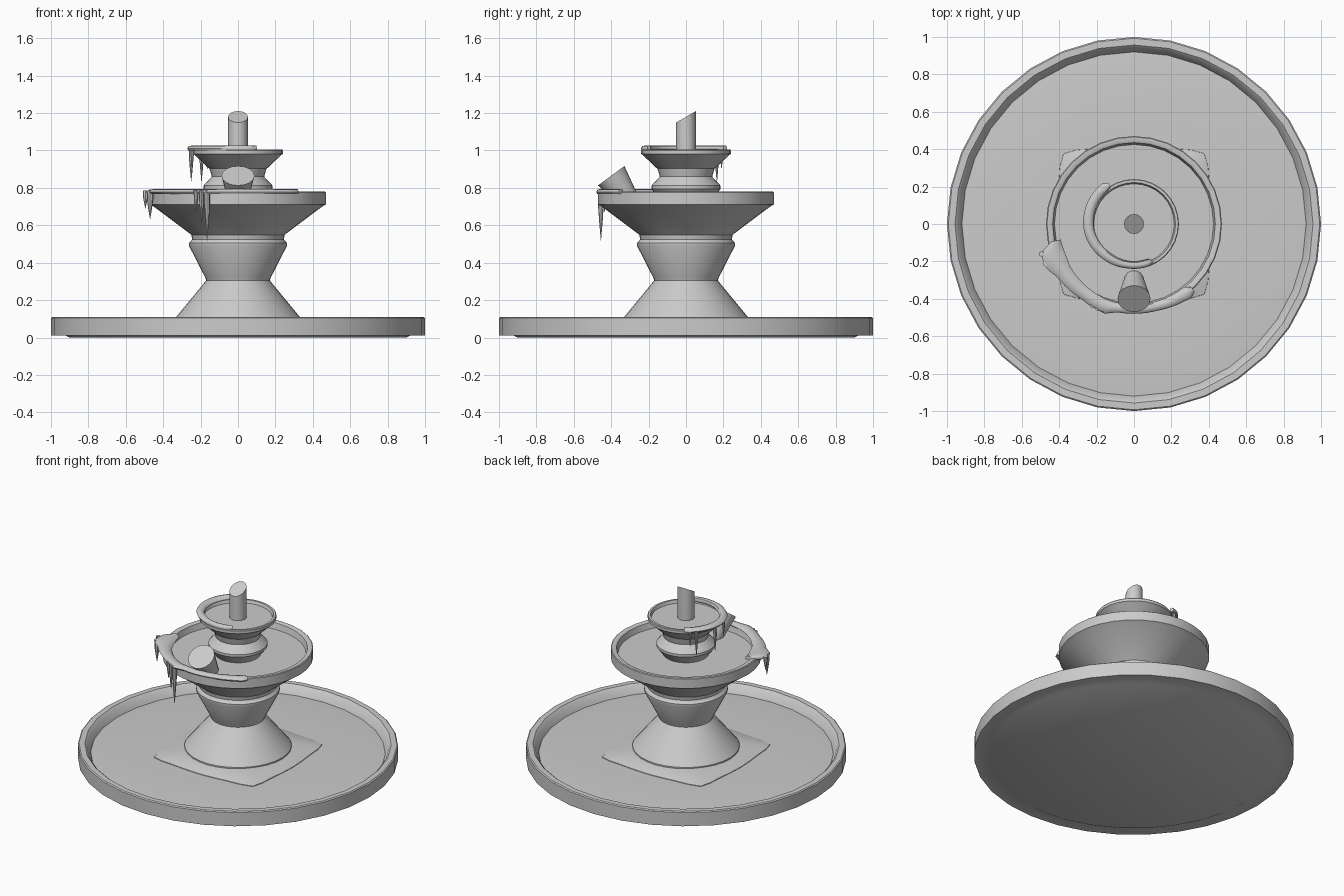
import bpy, bmesh, math
from mathutils import Vector

if "Cube" in bpy.data.objects:
    bpy.data.objects.remove(bpy.data.objects["Cube"])


def finish(name, bm, angle=30):
    bmesh.ops.remove_doubles(bm, verts=bm.verts, dist=1e-5)
    bmesh.ops.recalc_face_normals(bm, faces=bm.faces)
    me = bpy.data.meshes.new(name)
    bm.to_mesh(me)
    bm.free()
    ob = bpy.data.objects.new(name, me)
    bpy.context.collection.objects.link(ob)
    bpy.ops.object.select_all(action='DESELECT')
    ob.select_set(True)
    bpy.context.view_layer.objects.active = ob
    bpy.ops.object.shade_smooth_by_angle(angle=math.radians(angle))
    return ob


def bridge(bm, rings):
    for a, b in zip(rings, rings[1:]):
        n = len(a)
        for i in range(n):
            bm.faces.new((a[i], a[(i + 1) % n], b[(i + 1) % n], b[i]))


def lathe(name, profile, n=32):
    """Spin an (r, z) profile about z; both ends are capped flat."""
    bm = bmesh.new()
    rings = [[bm.verts.new((r * math.cos(2 * math.pi * i / n),
                            r * math.sin(2 * math.pi * i / n), z)) for i in range(n)]
             for r, z in profile]
    bridge(bm, rings)
    bm.faces.new(rings[0])
    bm.faces.new(rings[-1])
    return finish(name, bm)


def interp(keys, a):
    for k, l in zip(keys, keys[1:]):
        if a <= l[0]:
            t = (a - k[0]) / (l[0] - k[0])
            return [k[j] + (l[j] - k[j]) * t for j in (1, 2)]
    return keys[-1][1:]


def snow(name, keys, z0, z1, steps=28):
    """Rounded slab along a rim; keys are (degrees, inner r, outer r)."""
    bm = bmesh.new()
    rings = []
    h = z1 - z0
    section = [(0, .3), (.15, .85), (.5, 1), (.85, .85), (1, .4), (.9, 0), (.1, 0)]
    for s in range(steps + 1):
        deg = keys[0][0] + (keys[-1][0] - keys[0][0]) * s / steps
        ri, ro = interp(keys, deg)
        a = math.radians(deg)
        rings.append([bm.verts.new(((ri + (ro - ri) * u) * math.cos(a),
                                    (ri + (ro - ri) * u) * math.sin(a), z0 + h * v))
                      for u, v in section])
    bridge(bm, rings)
    bm.faces.new(rings[0])
    bm.faces.new(rings[-1])
    return finish(name, bm, 50)


def icicle(name, x, y, top, tip, r):
    ob = lathe(name, [(r, top), (r * .95, top + (tip - top) * .3),
                      (r * .55, top + (tip - top) * .65), (r * .05, tip)], 8)
    ob.location = (x, y, 0)


# Wide bottom basin with a low, gently domed floor
lathe("basin", [(.90, 0), (.92, .01), (1, .01), (1, .104), (.993, .11), (.957, .11),
                (.945, .10), (.92, .05), (.85, .056), (.5, .062), (.1, .064)])

# Softly bulged square plinth sloping down from the foot
bm = bmesh.new()
rings = []
for half, z, p in ((.40, .04, 14), (.395, .066, 14), (.36, .08, 8), (.32, .10, 2)):
    ring = []
    for i in range(48):
        a = 2 * math.pi * (i + .0) / 48
        c, s = math.cos(a), math.sin(a)
        r = half / (abs(c) ** p + abs(s) ** p) ** (1 / p)
        bulge = 1 + .06 * math.cos(2 * a) ** 2 * (p > 2)
        ring.append(bm.verts.new((r * bulge * c, r * bulge * s, z)))
    rings.append(ring)
bridge(bm, rings)
bm.faces.new(rings[0])
bm.faces.new(rings[-1])
finish("plinth", bm)

# Lower pedestal and middle bowl
lathe("lower_pedestal", [(.335, .09), (.335, .105), (.17, .305), (.175, .32), (.262, .49),
                         (.262, .505), (.245, .525), (.25, .555), (.24, .57)])
lathe("middle_bowl", [(.24, .54), (.25, .55), (.45, .70), (.47, .712), (.47, .776), (.465, .78),
                      (.445, .78), (.435, .775), (.425, .735), (.10, .735)])

# Upper pedestal and top bowl
lathe("upper_pedestal", [(.13, .72), (.14, .735), (.185, .795), (.185, .812), (.14, .86),
                         (.15, .895), (.155, .915)])
lathe("top_bowl", [(.14, .895), (.16, .908), (.23, .975), (.24, .982), (.24, 1.0), (.236, 1.005),
                   (.222, 1.005), (.215, .985), (.05, .985)])

# Upright nozzle with a slanted cut
bm = bmesh.new()
rings = []
for slope, z in ((0, .97), (.58, 1.18)):
    rings.append([bm.verts.new((.053 * math.cos(i * math.pi / 8), .053 * math.sin(i * math.pi / 8),
                                z + slope * .053 * math.sin(i * math.pi / 8))) for i in range(16)])
bridge(bm, rings)
for r in rings:
    bm.faces.new(r)
finish("top_nozzle", bm)

# Flared spout leaning out over the front of the middle bowl
low, high = Vector((0, -.29, .715)), Vector((0, -.40, .865))
axis = high - low
bm = bmesh.new()
bmesh.ops.create_cone(bm, cap_ends=True, segments=16, radius1=.05, radius2=.088,
                      depth=axis.length)
spout = finish("front_spout", bm)
spout.rotation_euler = axis.to_track_quat('Z', 'Y').to_euler()
spout.location = (low + high) / 2

# Snow draped over the two rims
snow("middle_rim_snow", [(192, .40, .45), (197, .40, .52), (206, .40, .53), (214, .41, .50),
                         (235, .42, .49), (253, .43, .505), (258, .43, .48), (285, .43, .48),
                         (305, .43, .495), (309, .43, .505), (312, .45, .485)], .768, .795)
snow("top_rim_snow", [(122, .235, .26), (127, .225, .275), (160, .22, .275), (190, .215, .27),
                      (230, .20, .25), (260, .20, .24), (290, .20, .24), (296, .21, .23)],
     1.0, 1.027)

# Icicles hanging from the snow
for i, spec in enumerate([(-.47, -.21, .785, .635, .018), (-.495, -.16, .785, .69, .014),
                          (-.165, -.455, .785, .52, .016), (-.195, -.45, .785, .61, .013),
                          (-.225, -.435, .785, .67, .012),
                          (-.25, .04, 1.015, .835, .013), (-.195, .165, 1.015, .83, .012),
                          (-.165, .19, 1.015, .90, .010), (-.245, -.06, 1.015, .90, .010)]):
    icicle(f"icicle_{i + 1}", *spec)
